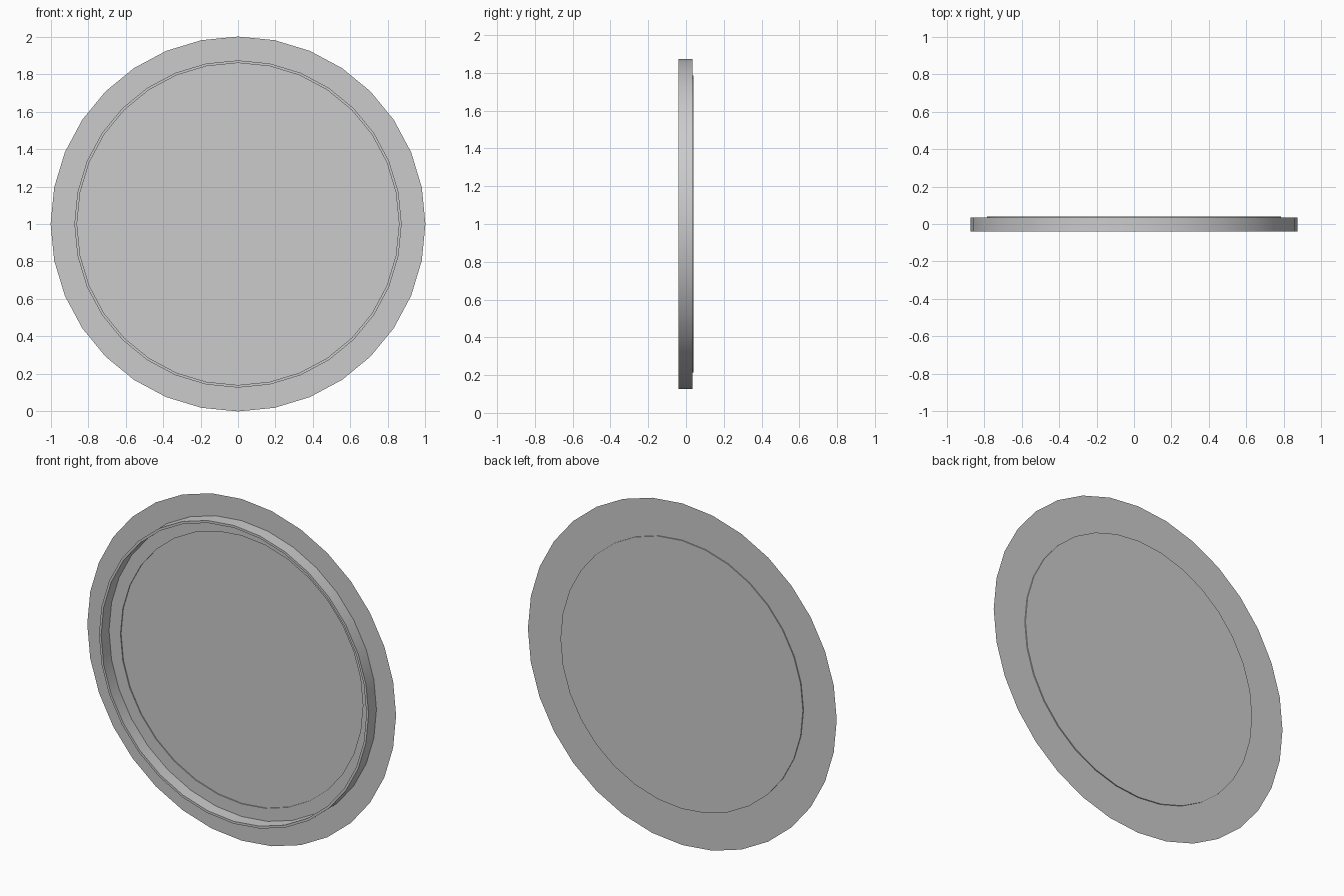
import bpy, bmesh
from math import sin, cos, tau, radians

if "Cube" in bpy.data.objects:
    bpy.data.objects.remove(bpy.data.objects["Cube"])

SIDES = 32


def lathe(name, profile):
    """Revolve (radius, y) points around the front-back axis at z = 1."""
    bm = bmesh.new()
    rings = []
    for r, y in profile:
        if r == 0:
            rings.append([bm.verts.new((0, y, 1))] * SIDES)
        else:
            rings.append([bm.verts.new((r * cos(tau * i / SIDES), y, 1 + r * sin(tau * i / SIDES)))
                          for i in range(SIDES)])
    for a, b in zip(rings, rings[1:]):
        for i in range(SIDES):
            j = (i + 1) % SIDES
            corners = [a[i], a[j], b[j], b[i]]
            bm.faces.new(list(dict.fromkeys(corners)))
    mesh = bpy.data.meshes.new(name)
    bm.to_mesh(mesh)
    bm.free()
    obj = bpy.data.objects.new(name, mesh)
    bpy.context.collection.objects.link(obj)
    bpy.ops.object.select_all(action='DESELECT')
    obj.select_set(True)
    bpy.context.view_layer.objects.active = obj
    bpy.ops.object.shade_smooth_by_angle(angle=radians(30))
    return obj


FRONT, PLATE, BACK = -0.039, 0.034, 0.040

# thin flat flange
lathe("flange", [(1.0, PLATE), (0.785, PLATE)])
# narrow rim standing out to the front
lathe("raised_rim", [(0.873, PLATE), (0.873, FRONT), (0.859, FRONT), (0.859, PLATE)])
# centre panel, stepped slightly to the back
lathe("centre_panel", [(0.785, PLATE), (0.785, BACK), (0, BACK)])
